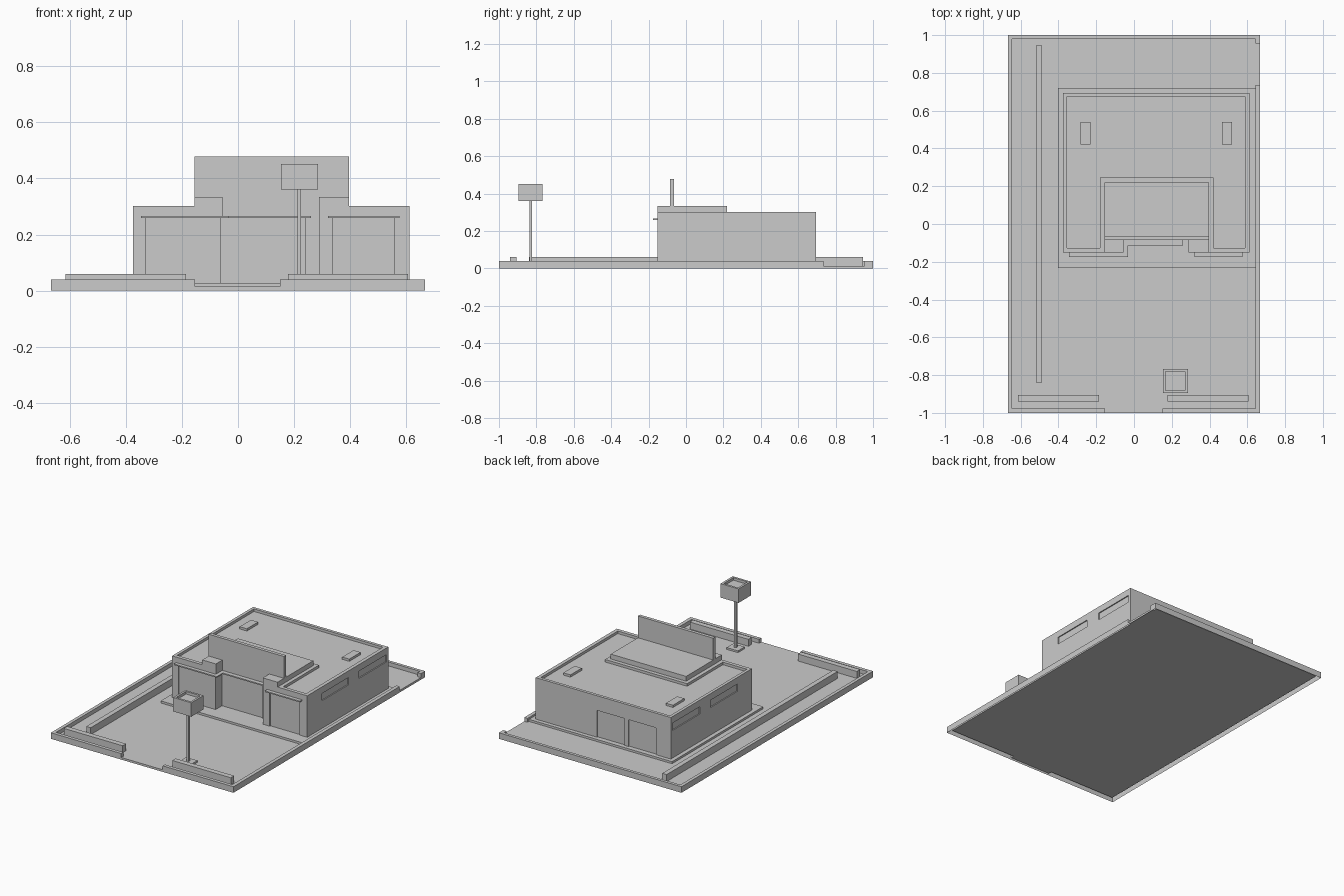
import bpy, bmesh

if "Cube" in bpy.data.objects:
    bpy.data.objects.remove(bpy.data.objects["Cube"])


def finish(name, bm):
    me = bpy.data.meshes.new(name)
    bm.to_mesh(me)
    bm.free()
    ob = bpy.data.objects.new(name, me)
    bpy.context.scene.collection.objects.link(ob)
    return ob


def prism(name, pts, z0, z1):
    """Extrude a plan outline from z0 to z1."""
    bm = bmesh.new()
    f = bm.faces.new([bm.verts.new((x, y, z0)) for x, y in pts])
    ext = bmesh.ops.extrude_face_region(bm, geom=[f])["geom"]
    top = [v for v in ext if isinstance(v, bmesh.types.BMVert)]
    bmesh.ops.translate(bm, verts=top, vec=(0, 0, z1 - z0))
    bmesh.ops.recalc_face_normals(bm, faces=bm.faces)
    return finish(name, bm)


def box(name, x0, x1, y0, y1, z0, z1):
    return prism(name, [(x0, y0), (x1, y0), (x1, y1), (x0, y1)], z0, z1)


def cut(target, cutter):
    cutter.hide_render = True
    m = target.modifiers.new("cut", 'BOOLEAN')
    m.operation, m.solver, m.object = 'DIFFERENCE', 'EXACT', cutter
    bpy.context.view_layer.objects.active = target
    bpy.ops.object.modifier_apply(modifier=m.name)
    bpy.data.objects.remove(cutter)


# Lot: thin open-bottomed shell, curb all round with two driveway gaps
PAVE, CURB = 0.014, 0.04
xs = [-0.667, -0.645, -0.153, 0.15, 0.643, 0.667]
ys = [-1, -0.977, 0.735, 0.955, 0.98, 1]
n = 5


def height(i, j):
    if not (0 <= i < n and 0 <= j < n):
        return 0
    rim = i in (0, n - 1) or j in (0, n - 1)
    gap = (i, j) in ((2, 0), (n - 1, 2))
    return CURB if rim and not gap else PAVE


bm = bmesh.new()


def quad(*pts):
    bm.faces.new([bm.verts.new(p) for p in pts])


for i in range(n):
    for j in range(n):
        h = height(i, j)
        a, b, c, d = xs[i], xs[i + 1], ys[j], ys[j + 1]
        quad((a, c, h), (b, c, h), (b, d, h), (a, d, h))
        for di, dj, p, q in ((0, -1, (a, c), (b, c)), (1, 0, (b, c), (b, d)),
                             (0, 1, (b, d), (a, d)), (-1, 0, (a, d), (a, c))):
            k = height(i + di, j + dj)
            if k < h:
                quad((*p, k), (*q, k), (*q, h), (*p, h))
bmesh.ops.remove_doubles(bm, verts=bm.verts, dist=1e-5)
bmesh.ops.dissolve_limit(bm, angle_limit=0.01, verts=bm.verts, edges=bm.edges)
finish("lot", bm)

# Walkway and low planter walls
WALK = 0.028
box("walkway", -0.402, 0.643, -0.232, 0.72, PAVE, WALK)
box("side_planter_wall", -0.52, -0.488, -0.84, 0.945, PAVE, 0.06)
box("front_planter_wall_left", -0.615, -0.185, -0.94, -0.905, PAVE, 0.06)
box("front_planter_wall_right", 0.178, 0.606, -0.94, -0.905, PAVE, 0.06)

# Building body with recessed entrance
L, R, F, B, MID = -0.375, 0.612, -0.152, 0.694, -0.085
body = prism("building", [(L, F), (-0.055, F), (-0.055, MID), (0.288, MID),
                          (0.288, F), (R, F), (R, B), (L, B)], WALK, 0.302)

# Sunken roof around the raised middle
cut(body, prism("roof_cut", [(-0.355, -0.128), (-0.18, -0.128), (-0.18, 0.245),
                             (0.42, 0.245), (0.42, -0.128), (0.588, -0.128),
                             (0.588, 0.674), (-0.355, 0.674)], 0.285, 0.35))
# Wrapped shop window and right window
D = 0.007
cut(body, prism("shop_window_cut",
                [(-0.328, F + D), (-0.055 - D, F + D), (-0.055 - D, MID + D),
                 (0.24, MID + D), (0.24, -0.11), (-0.03, -0.11), (-0.03, -0.2),
                 (-0.328, -0.2)], 0.01, 0.258))
cut(body, box("right_window_cut", 0.338, 0.556, -0.2, F + D, 0.01, 0.258))
# Slot windows on both sides
for y0, y1 in ((0.0, 0.28), (0.39, 0.675)):
    cut(body, box("slot_cut", R - D, R + 0.1, y0, y1, 0.21, 0.258))
    cut(body, box("slot_cut", L - 0.1, L + D, y0, y1, 0.21, 0.258))
# Rear doors
for x0, x1 in ((-0.267, -0.066), (-0.037, 0.165)):
    cut(body, box("door_cut", x0, x1, B - D, B + 0.1, 0.01, 0.205))

# Raised roof parts
box("left_pier_top", -0.155, -0.055, F, MID, 0.302, 0.334)
box("right_pier_top", 0.288, 0.396, F, MID, 0.302, 0.334)
box("raised_roof", -0.155, 0.396, -0.065, 0.22, 0.302, 0.334)
box("fascia_wall", -0.155, 0.396, MID, -0.063, 0.302, 0.478)
for side, x in (("left", -0.283), ("right", 0.466)):
    box("roof_vent_" + side, x, x + 0.052, 0.422, 0.54, 0.285, 0.3)

# Thin canopies over the windows
prism("shop_canopy", [(-0.345, -0.176), (-0.032, -0.176), (-0.032, -0.113),
                      (0.26, -0.113), (0.26, MID), (-0.055, MID),
                      (-0.055, F), (-0.345, F)], 0.258, 0.266)
box("right_canopy", 0.32, 0.575, -0.176, F, 0.258, 0.266)

# Roadside sign post
box("post_foot", 0.177, 0.26, -0.865, -0.795, PAVE, 0.026)
box("post", 0.212, 0.225, -0.838, -0.824, 0.026, 0.362)
sign = box("post_sign_box", 0.153, 0.285, -0.895, -0.767, 0.36, 0.452)
cut(sign, box("sign_cut", 0.167, 0.271, -0.881, -0.781, 0.435, 0.5))
